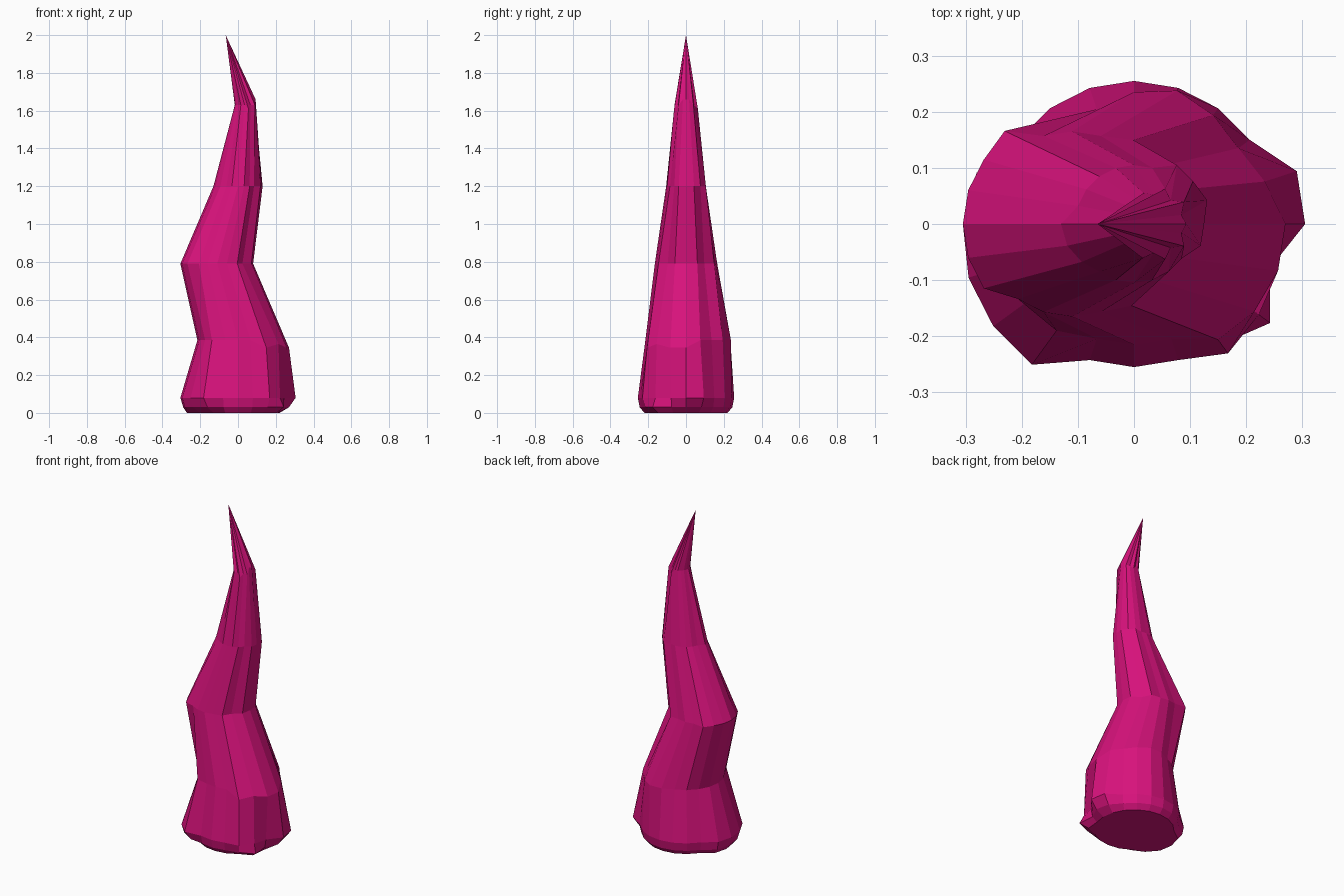
import bpy, bmesh
from math import cos, sin, tau

SIDES = 20
# height, centre x, radius, {side index: extra radius}
RINGS = [
    (0.00, 0.00, 0.22, {9: .04, 10: .05, 11: .05, 12: .03, 18: .03}),
    (0.03, 0.00, 0.245, {0: .025, 1: .02, 9: .04, 10: .045, 11: .05, 12: .05, 13: .03, 17: .02, 18: .055}),
    (0.08, 0.00, 0.255, {0: .05, 1: .05, 9: .04, 10: .05, 11: .055, 12: .055, 13: .055, 17: .03, 18: .02}),
    (0.385, 0.00, 0.215, {0: .055, 1: .03, 2: .015, 3: .025, 4: .035, 5: .02, 13: .02, 17: .04, 18: .05, 19: .055}),
    (0.79, -0.11, 0.165, {0: .025, 1: .03, 3: .02, 7: .04, 8: .03, 9: .03, 10: .03, 11: .03, 12: .03, 17: .015, 19: .025}),
    (1.20, 0.00, 0.105, {0: .02, 1: .032, 2: .025, 3: .025, 10: .025, 11: .02, 12: .01, 19: .02}),
    (1.63, 0.035, 0.052, {0: .006, 2: .015, 4: .014, 6: .006, 14: .012, 16: .014, 18: .015}),
]
# heights lowered or raised at single corners of the upper rings
LIFT = {(3, 0): -.04, (3, 17): -.04, (3, 18): -.02, (3, 19): -.04,
        (6, 0): .03, (6, 1): .03, (6, 19): .03, (6, 4): -.02, (6, 16): -.02}

bm = bmesh.new()
loops = []
for k, (z, cx, r, bumps) in enumerate(RINGS):
    loop = []
    for i in range(SIDES):
        a, rad = tau * i / SIDES, r + bumps.get(i, 0)
        loop.append(bm.verts.new((cx + rad * cos(a), rad * sin(a), z + LIFT.get((k, i), 0))))
    loops.append(loop)

# flat underside, ridged walls and pointed tip
bm.faces.new(loops[0][::-1])
tip = bm.verts.new((-0.065, 0, 2))
for i in range(SIDES):
    j = (i + 1) % SIDES
    for lo, hi in zip(loops, loops[1:]):
        bm.faces.new((lo[i], lo[j], hi[j], hi[i]))
    bm.faces.new((loops[-1][i], loops[-1][j], tip))
bmesh.ops.recalc_face_normals(bm, faces=bm.faces)

mesh = bpy.data.meshes.new("twisted_horn")
bm.to_mesh(mesh)
bm.free()
horn = bpy.data.objects.new("twisted_horn", mesh)
bpy.context.collection.objects.link(horn)
mat = bpy.data.materials.new("magenta")
mat.diffuse_color = (0.68, 0.006, 0.2, 1)
mesh.materials.append(mat)
